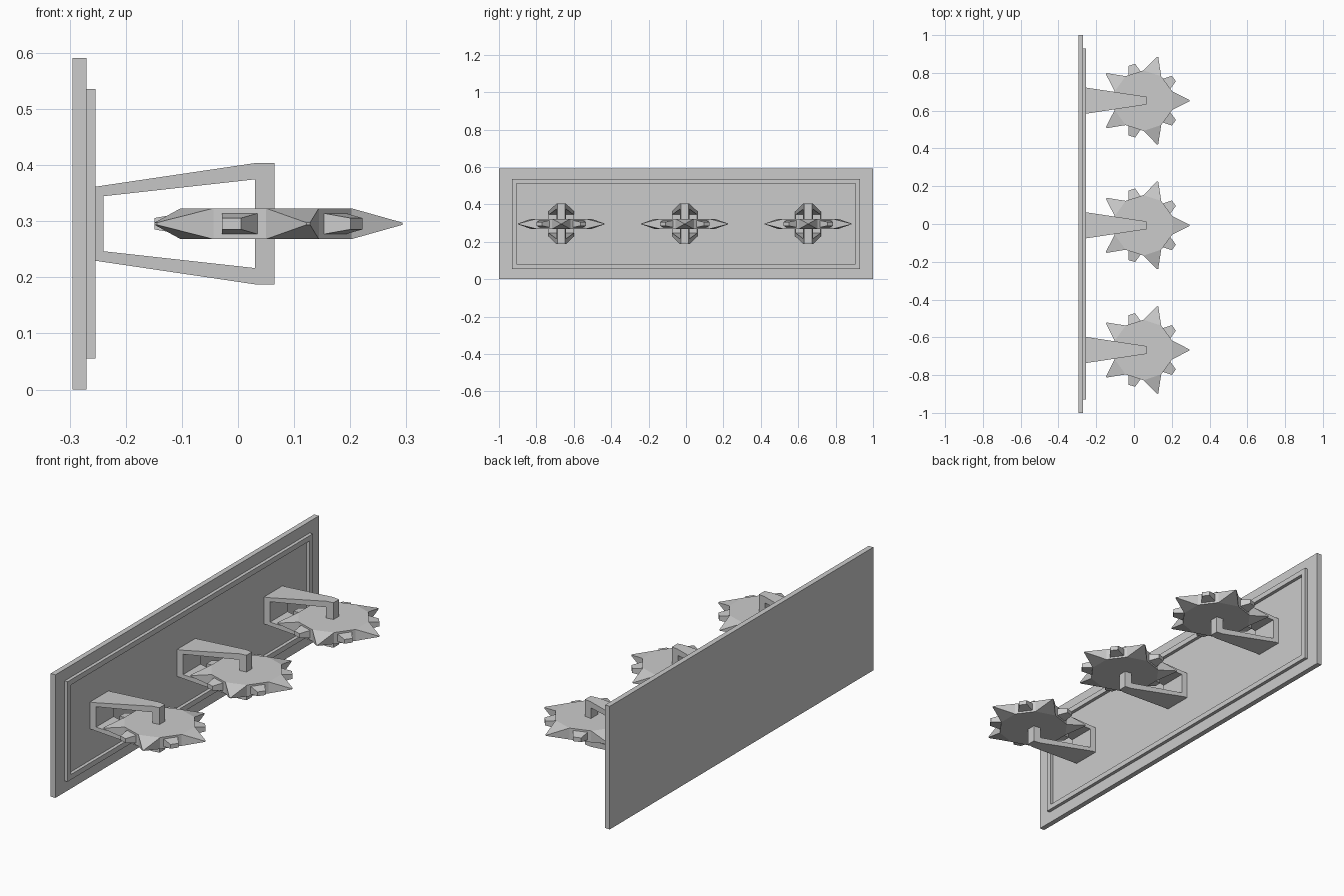
import bpy, bmesh
from math import pi, cos, sin
from mathutils import Vector

if "Cube" in bpy.data.objects:
    bpy.data.objects.remove(bpy.data.objects["Cube"])

ZC = 0.2955                        # mid height of plate and wheels
CENTRES = (-0.667, -0.007, 0.653)  # y of the three hooks


def make_mesh(name, bm):
    bmesh.ops.recalc_face_normals(bm, faces=bm.faces[:])
    me = bpy.data.meshes.new(name)
    bm.to_mesh(me)
    bm.free()
    return me


def place(name, me, loc):
    ob = bpy.data.objects.new(name, me)
    ob.location = loc
    bpy.context.collection.objects.link(ob)


def loft(rings):
    """Join matching point rings with quads and cap both ends."""
    bm = bmesh.new()
    vs = [[bm.verts.new(p) for p in r] for r in rings]
    n = len(vs[0])
    for a, b in zip(vs, vs[1:]):
        for i in range(n):
            j = (i + 1) % n
            bm.faces.new((a[i], a[j], b[j], b[i]))
    bm.faces.new(vs[0])
    bm.faces.new(vs[-1])
    return bm


def push(bm, face, dist, scale):
    """Extrude a face along its normal, scaling it about its centre."""
    nrm = face.normal.copy()
    new = bmesh.ops.extrude_discrete_faces(bm, faces=[face])['faces'][0]
    c = new.calc_center_median()
    for v in new.verts:
        v.co = c + (v.co - c) * scale + nrm * dist
    new.normal = nrm
    return new


# wall board with raised border: (x, half width, half height)
steps = [(-.295, 1, .2955), (-.27, 1, .2955), (-.27, .93, .24),
         (-.254, .93, .24), (-.254, .905, .215), (-.27, .905, .215)]
board = loft([[(x, -w, -h), (x, w, -h), (x, w, h), (x, -w, h)]
              for x, w, h in steps])
place("wall_board", make_mesh("wall_board", board), (0, 0, ZC))

# bracket: C-shaped side profile, tapering in width towards the wheel
upper = [(-.27, .065), (-.254, .066), (.03, .108), (.065, .108),
         (.065, .02), (.03, .02), (.03, .079), (-.24, .049)]
profile = upper + [(x, -z) for x, z in reversed(upper)]


def half_width(x):
    return .069 - .048 * (max(x, -.254) + .254) / .319


bracket = make_mesh("bracket", loft(
    [[(x, s * half_width(x), z) for x, z in profile] for s in (-1, 1)]))

# wheel: ten-sided disc with alternating long spikes and small blunt teeth
R, T = .16, .0275
angles = [(i - .5) * pi / 5 for i in range(10)]
bm = loft([[(R * cos(a), R * sin(a), z) for a in angles] for z in (-T, T)])
bmesh.ops.recalc_face_normals(bm, faces=bm.faces[:])
bm.normal_update()
sides = [f for f in bm.faces if len(f.verts) == 4]
for f in sides:
    c = f.calc_center_median()
    if c.normalized().dot(Vector((1, 0, 0))) is not None:
        turns = [cos(5 * pi / 5 * 0)]
for i in range(10):
    d = Vector((cos(i * pi / 5), sin(i * pi / 5), 0))
    f = max(sides, key=lambda s: s.normal.dot(d))
    if i % 2 == 0:
        push(bm, f, .091, .07)
    else:
        rim = push(bm, f, 0, .67)
        push(bm, rim, .047, .55)
    sides.remove(f)
wheel = make_mesh("spiked_wheel", bm)

for k, y in enumerate(CENTRES, 1):
    place(f"bracket_{k}", bracket, (0, y, ZC))
    place(f"spiked_wheel_{k}", wheel, (.05, y, ZC))
